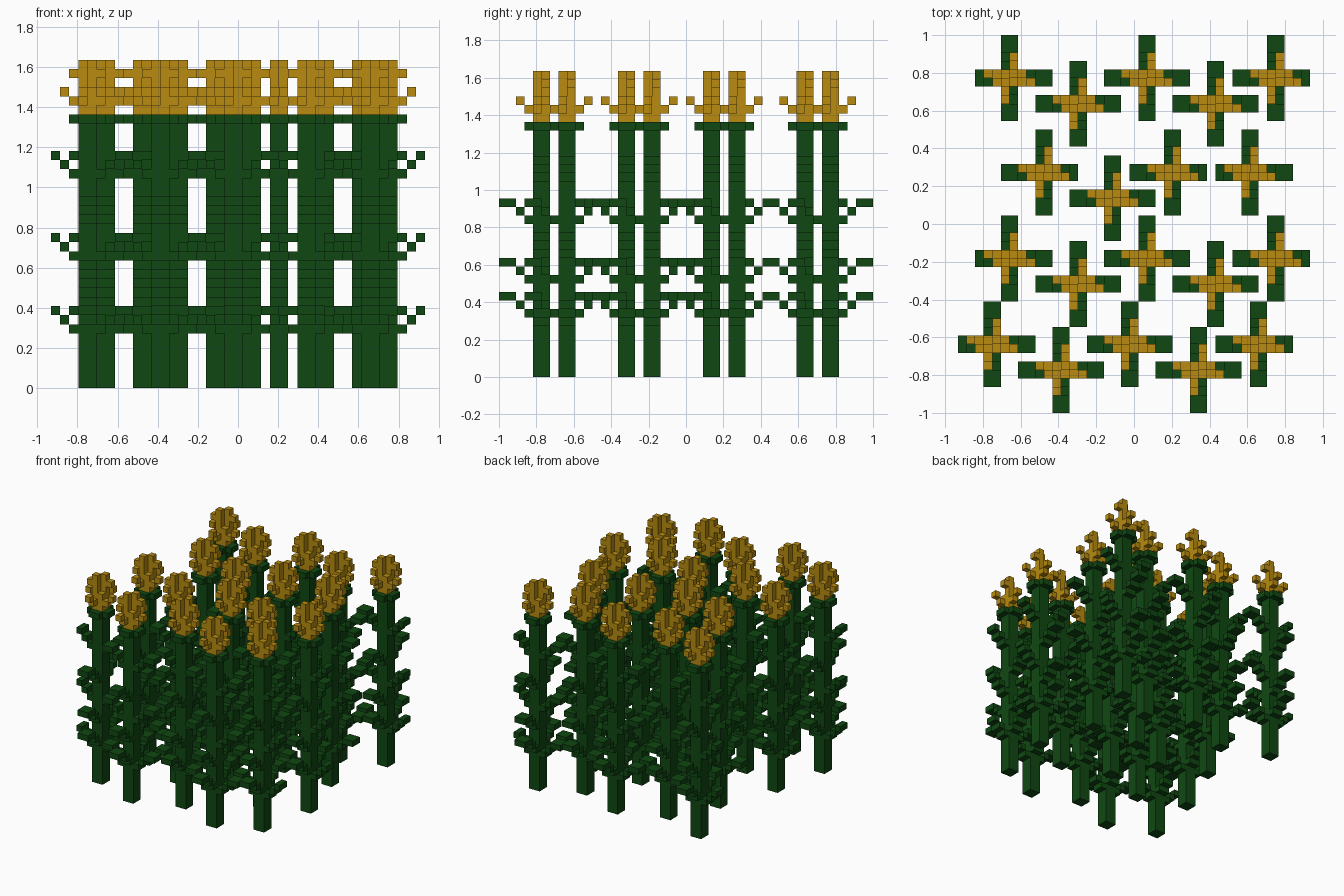
import bpy
import bmesh
from mathutils import Matrix, Vector

V = 2 / 44          # edge length of one cube
STALK_TOP = 30      # heights are counted in cubes

cube = bpy.data.objects.get("Cube")
if cube:
    bpy.data.objects.remove(cube, do_unlink=True)


def material(name, color):
    mat = bpy.data.materials.new(name)
    mat.use_nodes = True
    mat.diffuse_color = color
    mat.node_tree.nodes["Principled BSDF"].inputs["Base Color"].default_value = color
    return mat


GREEN = material("stalk green", (0.005, 0.065, 0.006, 1))
GOLD = material("grain gold", (0.48, 0.26, 0.005, 1))


def box(bm, x, y, z, turns=0):
    """Box spanning the given ranges, turned by quarter turns around z."""
    lo, hi = Vector((x[0], y[0], z[0])), Vector((x[1], y[1], z[1]))
    size = hi - lo
    mat = (Matrix.Rotation(turns * 1.5707963, 4, "Z")
           @ Matrix.Translation((lo + hi) / 2)
           @ Matrix.Diagonal((*size, 1)))
    bmesh.ops.create_cube(bm, size=1, matrix=mat)


def finish(bm, name, mat, location):
    bmesh.ops.scale(bm, vec=(V, V, V), verts=bm.verts)
    mesh = bpy.data.meshes.new(name)
    bm.to_mesh(mesh)
    bm.free()
    mesh.materials.append(mat)
    obj = bpy.data.objects.new(name, mesh)
    obj.location = location
    bpy.context.collection.objects.link(obj)


def build_stalk(location):
    bm = bmesh.new()
    box(bm, (-1, 1), (-1, 1), (0, STALK_TOP))
    # collar under the flower head
    for turns in range(4):
        box(bm, (1, 2), (-1, 1), (STALK_TOP - 1, STALK_TOP), turns)
    finish(bm, "stalk", GREEN, location)


def build_leaves(location, left, right):
    bm = bmesh.new()
    lengths = (right, 4, left, 4)
    for turns, length in enumerate(lengths):
        levels = (7, 11, 18) if turns % 2 else (6, 14, 23)
        for z in levels:
            # two rising steps, then a flat tip
            box(bm, (1, 2), (-1, 1), (z, z + 1), turns)
            box(bm, (2, 3), (-1, 1), (z + 1, z + 2), turns)
            box(bm, (3, length + 1), (-1, 1), (z + 2, z + 3), turns)
    finish(bm, "leaves", GREEN, location)


def build_flower(location):
    bm = bmesh.new()
    z = STALK_TOP
    for turns in range(4):
        # tall and short grain columns alternate
        height = 6 if turns % 2 == 0 else 3
        box(bm, (0, 1), (0, 1), (z, z + height), turns)
        # pinwheel of side grains
        box(bm, (1, 2), (-1, 0), (z + 1, z + 2), turns)
        box(bm, (2, 3), (-1, 0), (z + 2, z + 3), turns)
    # upper side grains
    for turns in (0, 2):
        box(bm, (1, 2), (0, 1), (z + 4, z + 5), turns)
    finish(bm, "flower_head", GOLD, location)


# plants: column, row, left leaf length, right leaf length
PLANTS = [
    (5, 38, 3, 4), (21, 38, 4, 4), (36, 38, 4, 3),
    (13, 35, 4, 4), (29, 35, 4, 4),
    (9, 27, 4, 3), (24, 27, 4, 3), (33, 27, 3, 4),
    (17, 24, 4, 4),
    (5, 17, 3, 4), (21, 17, 4, 4), (36, 17, 4, 3),
    (13, 14, 4, 4), (29, 14, 4, 4),
    (3, 7, 3, 4), (19, 7, 4, 4), (34, 7, 4, 3),
    (11, 4, 4, 4), (27, 4, 4, 4),
]

for col, row, left, right in PLANTS:
    spot = ((col + 1 - 20.5) * V, (row + 1 - 22) * V, 0)
    build_stalk(spot)
    build_leaves(spot, left, right)
    build_flower(spot)
